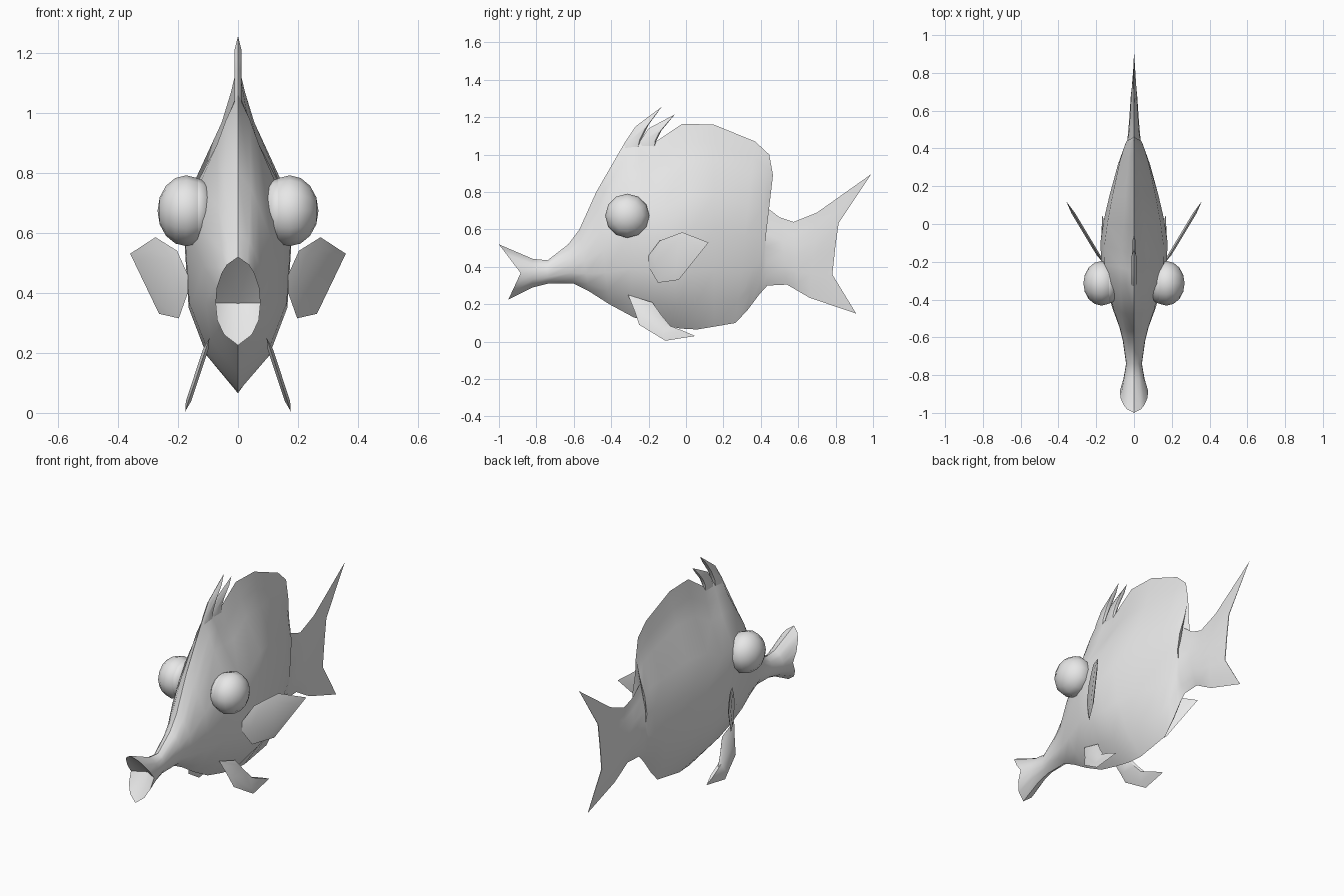
import bpy, bmesh, math

if "Cube" in bpy.data.objects:
    bpy.data.objects.remove(bpy.data.objects["Cube"])

grey = bpy.data.materials.new("pale grey")
grey.diffuse_color = (0.8, 0.8, 0.8, 1)
grey.use_nodes = True
grey.node_tree.nodes["Principled BSDF"].inputs["Base Color"].default_value = grey.diffuse_color


def finish(name, bm, angle=40):
    bmesh.ops.recalc_face_normals(bm, faces=bm.faces)
    me = bpy.data.meshes.new(name)
    bm.to_mesh(me)
    bm.free()
    ob = bpy.data.objects.new(name, me)
    me.materials.append(grey)
    bpy.context.collection.objects.link(ob)
    bpy.ops.object.select_all(action='DESELECT')
    ob.select_set(True)
    bpy.context.view_layer.objects.active = ob
    bpy.ops.object.shade_smooth_by_angle(angle=math.radians(angle))
    return ob


# Body, dorsal fin and tail: one loft of slanted sections.
# Section: bottom y, z, top y, z, half width, shape (0 round snout, 1 keeled body)
sections = [
    (-.95, .225, -1.0, .52, .075, 0), (-.82, .29, -.82, .443, .056, 0),
    (-.74, .31, -.74, .435, .042, 0), (-.60, .31, -.63, .52, .06, 0),
    (-.52, .27, -.57, .60, .078, .1), (-.41, .20, -.48, .80, .115, .35),
    (-.28, .13, -.33, 1.06, .155, .7), (-.15, .095, -.25, 1.07, .175, .85),
    (-.03, .07, -.16, 1.07, .177, .9), (.06, .065, -.02, 1.165, .16, 1),
    (.15, .08, .15, 1.16, .13, 1), (.265, .10, .37, 1.07, .085, 1),
    (.33, .17, .445, 1.0, .06, 1), (.39, .25, .465, .89, .045, 1),
    (.435, .30, .415, .73, .037, 1), (.54, .305, .50, .665, .028, 1),
    (.60, .27, .575, .64, .023, 1), (.66, .235, .70, .69, .017, 1),
    (.91, .15, .99, .895, .002, 1),
]
heights = [0, .12, .28, .48, .65, .82, .91, 1]
round_w = [0, .62, .92, 1, .95, .72, .5, 0]
keel_w = [0, .58, .93, 1, .88, .34, .15, 0]

bm = bmesh.new()
rings = []
for i, (yb, zb, yt, zt, w, s) in enumerate(sections):
    right, left = [], []
    for t, a, b in zip(heights, round_w, keel_w):
        y, z = yb + (yt - yb) * t, zb + (zt - zb) * t
        if i == 0:                              # open jaw corners
            y += .09 * min(1, t / .48, (1 - t) / .52)
        if i == len(sections) - 1:              # forked tail edge
            y -= .15 * min(1, t / .28, (1 - t) / .36)
        x = w * (a + (b - a) * s)
        right.append(bm.verts.new((x, y, z)))
        if 0 < t < 1:
            left.append(bm.verts.new((-x, y, z)))
    rings.append(right + left[::-1])
n = len(rings[0])
for r0, r1 in zip(rings, rings[1:]):
    for k in range(n):
        m = (k + 1) % n
        bm.faces.new((r0[k], r0[m], r1[m], r1[k]))
# Hollow mouth
throat = bm.verts.new((0, -.84, .365))
for k in range(n):
    bm.faces.new((rings[0][k], rings[0][(k + 1) % n], throat))
# Tail edge
last = rings[-1]
half = len(heights) - 1
for k in range(half):
    a, b = last[k], last[k + 1]
    c, d = last[(n - k) % n], last[n - k - 1]
    bm.faces.new([v for j, v in enumerate((a, b, d, c)) if v not in (a, b, d, c)[:j]])
finish("body", bm)


def fin(name, outline, place, thick):
    """Lens-shaped fin: sharp outline, slightly thick in the middle."""
    bm = bmesh.new()
    rim = [bm.verts.new((place(y, z), y, z)) for y, z in outline]
    cy = sum(p[0] for p in outline) / len(outline)
    cz = sum(p[1] for p in outline) / len(outline)
    for side in (-1, 1):
        inner = []
        for y, z in outline:
            y, z = cy + (y - cy) * .7, cz + (z - cz) * .7
            inner.append(bm.verts.new((place(y, z) + side * thick, y, z)))
        bm.faces.new(inner)
        for k in range(len(rim)):
            m = (k + 1) % len(rim)
            bm.faces.new((rim[k], rim[m], inner[m], inner[k]))
    return finish(name, bm)


# Dorsal spikes
fin("front_spike", [(-.36, 1.0), (-.33, 1.06), (-.27, 1.15), (-.13, 1.255),
                    (-.20, 1.16), (-.245, 1.07), (-.27, .95)], lambda y, z: 0, .012)
fin("rear_spike", [(-.27, 1.0), (-.245, 1.075), (-.20, 1.14), (-.06, 1.215),
                   (-.13, 1.13), (-.16, 1.07), (-.17, .98)], lambda y, z: 0, .01)

pectoral = [(-.20, .46), (-.20, .40), (-.15, .315), (-.04, .33),
            (.12, .53), (-.02, .585), (-.14, .54)]
ventral = [(-.31, .25), (-.18, .21), (-.13, .14), (-.08, .08),
           (.05, .03), (-.11, .005), (-.25, .09), (-.27, .15)]

for side, label in ((1, "right"), (-1, "left")):
    # Side fins
    fin(label + "_pectoral_fin", pectoral,
        lambda y, z: side * (.167 + (y + .2) * .6), .01)
    fin(label + "_ventral_fin", ventral,
        lambda y, z: side * (.095 + (.25 - z) * .33), .009)
    # Eyes with a flatter lid behind
    for part, x, sx, r in (("eye", .172, .096, .118), ("eyelid", .135, .06, .108)):
        bm = bmesh.new()
        bmesh.ops.create_uvsphere(bm, u_segments=12, v_segments=8, radius=1)
        for v in bm.verts:
            p = v.co.copy()
            v.co = (side * (x + p.z * sx), -.314 + p.x * r, .673 + p.y * r)
        finish(label + "_" + part, bm, 60)
